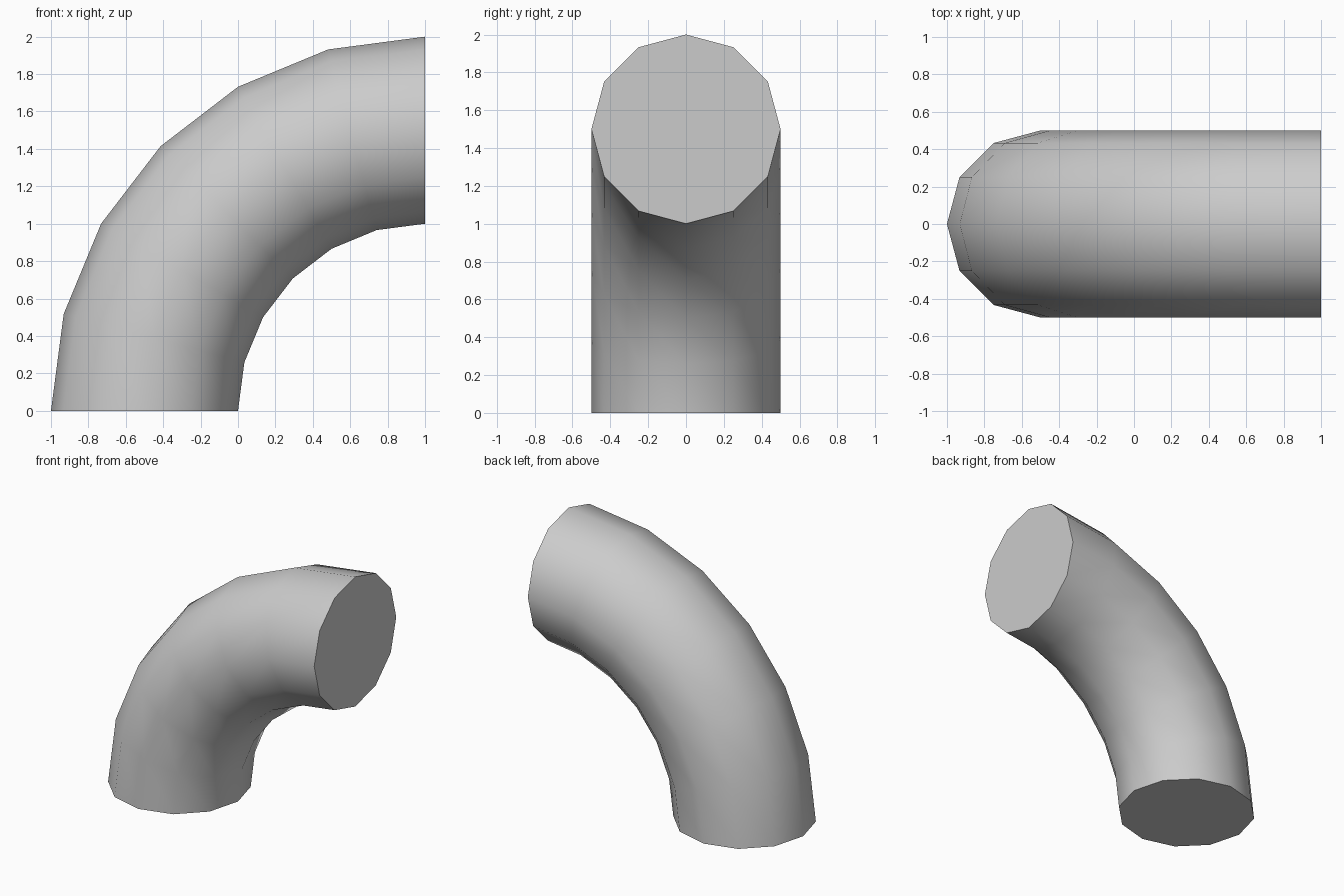
import bpy, bmesh
from math import sin, cos, tau, pi, radians

if "Cube" in bpy.data.objects:
    bpy.data.objects.remove(bpy.data.objects["Cube"])

SIDES, STEPS = 12, 6
BEND, TUBE = 1.5, 0.5

bm = bmesh.new()

# Twelve-sided rings swept a quarter turn about the axis x = 1, z = 0
rings = []
for i in range(STEPS + 1):
    a = (pi / 2) * i / STEPS
    ring = []
    for j in range(SIDES):
        t = tau * j / SIDES
        r = BEND + TUBE * cos(t)
        ring.append(bm.verts.new((1 - r * cos(a), TUBE * sin(t), r * sin(a))))
    rings.append(ring)

# Tube wall
for lo, hi in zip(rings, rings[1:]):
    for j in range(SIDES):
        k = (j + 1) % SIDES
        bm.faces.new((lo[j], lo[k], hi[k], hi[j]))

# Flat end caps
bm.faces.new(rings[0])
bm.faces.new(rings[-1])
bmesh.ops.recalc_face_normals(bm, faces=bm.faces)

mesh = bpy.data.meshes.new("pipe_elbow")
bm.to_mesh(mesh)
bm.free()
elbow = bpy.data.objects.new("pipe_elbow", mesh)
bpy.context.collection.objects.link(elbow)

# Smooth wall, sharp rims
bpy.context.view_layer.objects.active = elbow
elbow.select_set(True)
bpy.ops.object.shade_smooth_by_angle(angle=radians(40))
